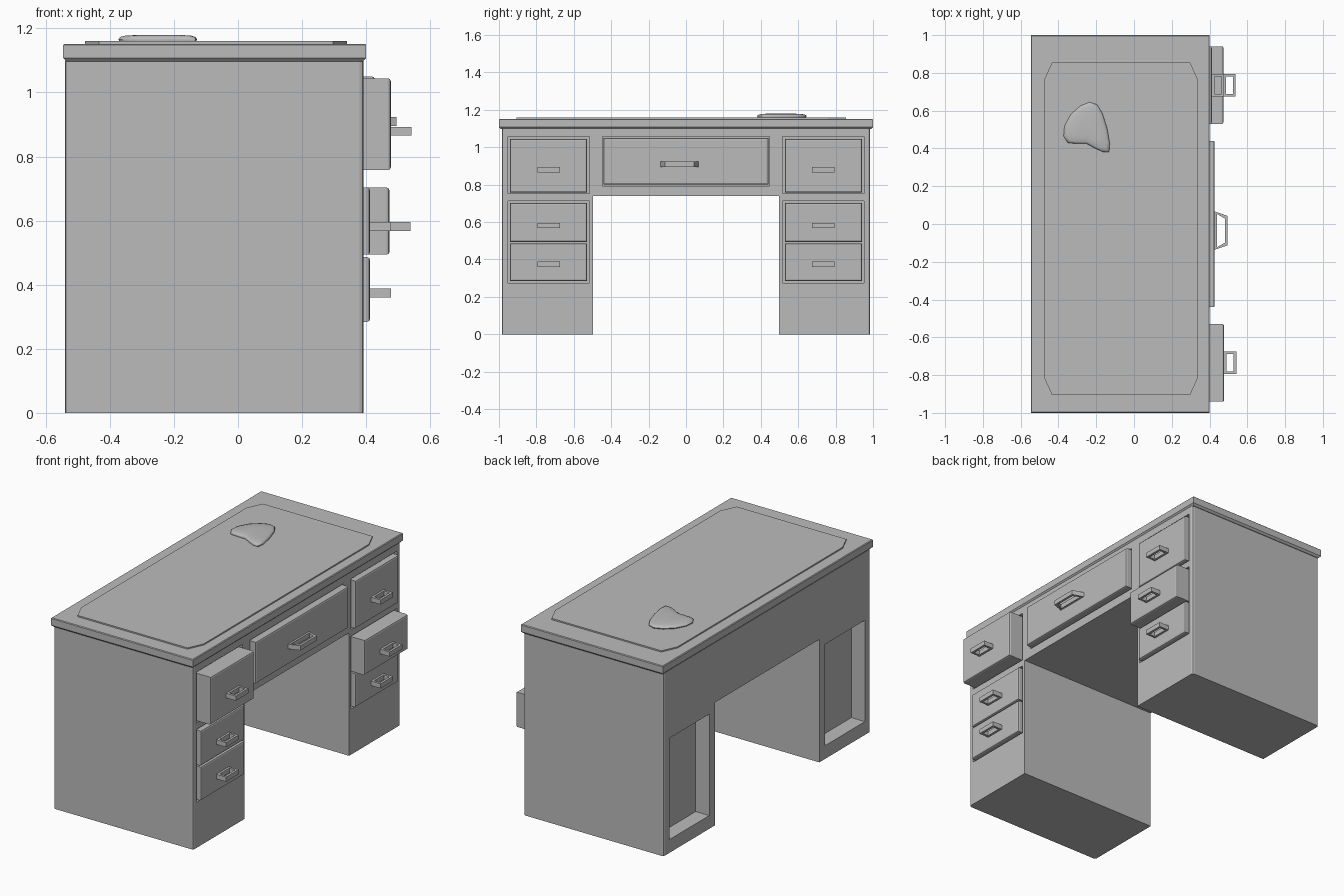
import bpy
import bmesh
from mathutils import Vector

cube = bpy.data.objects.get("Cube")
if cube:
    bpy.data.objects.remove(cube, do_unlink=True)

grey = bpy.data.materials.new("plain_grey")
grey.use_nodes = True
colour = (0.5, 0.5, 0.5, 1)
grey.diffuse_color = colour
grey.node_tree.nodes["Principled BSDF"].inputs["Base Color"].default_value = colour


def finish(bm, name):
    bmesh.ops.recalc_face_normals(bm, faces=bm.faces)
    mesh = bpy.data.meshes.new(name)
    bm.to_mesh(mesh)
    bm.free()
    mesh.materials.append(grey)
    obj = bpy.data.objects.new(name, mesh)
    bpy.context.collection.objects.link(obj)
    return obj


def add_box(bm, lo, hi):
    lo, hi = Vector(lo), Vector(hi)
    verts = bmesh.ops.create_cube(bm, size=1)["verts"]
    for v in verts:
        v.co = (lo + hi) / 2 + v.co * (hi - lo)
    return verts


def bevel_edges(bm, rule, width, segments=1):
    edges = [e for e in bm.edges if rule(e.verts[0].co, e.verts[1].co)]
    bmesh.ops.bevel(bm, geom=edges, offset=width, segments=segments,
                    profile=0.5, affect='EDGES')


def extrude_loop(bm, points, offset):
    face = bm.faces.new([bm.verts.new(p) for p in points])
    new = bmesh.ops.extrude_face_region(bm, geom=[face])["geom"]
    bmesh.ops.translate(bm, vec=offset,
                        verts=[v for v in new if isinstance(v, bmesh.types.BMVert)])


# Carcass: a knee-hole outline run from back to front
BACK, FRONT, SIDE = -0.54, 0.392, 0.985
KNEE_Y, KNEE_Z, BODY_TOP = 0.497, 0.74, 1.1
half = [(KNEE_Y, KNEE_Z), (KNEE_Y, 0), (SIDE, 0), (SIDE, BODY_TOP)]
outline = half + [(-y, z) for y, z in reversed(half)]
bm = bmesh.new()
extrude_loop(bm, [(BACK, y, z) for y, z in outline], (FRONT - BACK, 0, 0))
bevel_edges(bm, lambda a, b: abs(a.z - b.z) > 0.5 and abs(a.y) > 0.9
            and abs(b.y) > 0.9, 0.013, 2)
body = finish(bm, "desk_body")

# Drawer openings in front, panel recesses behind
DRAWER_Y, DRAWER_HALF, INNER = 0.735, 0.206, 0.35
bm = bmesh.new()
for side in (-1, 1):
    y = side * DRAWER_Y
    for z0, z1 in ((0.275, 0.713), (0.752, 1.058)):
        add_box(bm, (INNER, y - 0.218, z0), (0.5, y + 0.218, z1))
    add_box(bm, (-0.7, side * 0.74 - 0.19, 0.08), (-0.45, side * 0.74 + 0.19, 0.69))
add_box(bm, (INNER, -0.446, 0.793), (0.5, 0.446, 1.056))
cutter = finish(bm, "recess_cutter")
cutter.hide_render = True

mod = body.modifiers.new("recesses", 'BOOLEAN')
mod.operation = 'DIFFERENCE'
mod.solver = 'EXACT'
mod.object = cutter
bpy.context.view_layer.objects.active = body
bpy.ops.object.modifier_apply(modifier=mod.name)
bpy.data.objects.remove(cutter, do_unlink=True)

# Worktop with a chamfered lower edge
bm = bmesh.new()
add_box(bm, (-0.546, -1, 1.097), (0.4, 1, 1.152))
bevel_edges(bm, lambda a, b: max(a.z, b.z) < 1.1, 0.011)
bevel_edges(bm, lambda a, b: min(a.z, b.z) > 1.15, 0.004)
finish(bm, "worktop")

# Desk mat with clipped corners
x0, x1, y0, y1, cx, cy = -0.477, 0.34, -0.905, 0.855, 0.043, 0.095
mat_points = [(x0 + cx, y0), (x1 - cx, y0), (x1, y0 + cy), (x1, y1 - cy),
              (x1 - cx, y1), (x0 + cx, y1), (x0, y1 - cy), (x0, y0 + cy)]
bm = bmesh.new()
extrude_loop(bm, [(x, y, 1.145) for x, y in mat_points], (0, 0, 0.015))
finish(bm, "desk_mat")


# Drawers and their ring-shaped pulls
def drawer(name, y, half_width, z0, z1, x):
    bm = bmesh.new()
    add_box(bm, (INNER, y - half_width, z0), (x, y + half_width, z1))
    bevel_edges(bm, lambda a, b: min(a.x, b.x) > x - 0.001, 0.009, 2)
    obj = finish(bm, name)
    obj.select_set(True)


def pull(name, x, y, z, base, tip, reach, wall, height):
    bm = bmesh.new()
    outer = [(0, -base), (reach, -tip), (reach, tip), (0, base)]
    inner = [(wall, wall - base), (reach - wall, wall - tip),
             (reach - wall, tip - wall), (wall, base - wall)]
    rings = [[bm.verts.new((x + px, y + py, z + dz)) for px, py in loop]
             for dz in (-height / 2, height / 2) for loop in (outer, inner)]
    low_out, low_in, high_out, high_in = rings
    for a, b in ((low_out, low_in), (high_out, high_in),
                 (low_out, high_out), (low_in, high_in)):
        for i in range(4):
            j = (i + 1) % 4
            bm.faces.new((a[i], a[j], b[j], b[i]))
    finish(bm, name)


ROWS = (("top", 0.758, 1.044, 0.879), ("middle", 0.494, 0.703, 0.582),
        ("bottom", 0.284, 0.486, 0.374))
PULLED_OUT = {("right", "top"): 0.477, ("left", "middle"): 0.473}
for side, sign in (("right", -1), ("left", 1)):
    for row, z0, z1, pull_z in ROWS:
        x = PULLED_OUT.get((side, row), 0.412)
        y = sign * DRAWER_Y
        drawer(f"{side}_{row}_drawer", y, DRAWER_HALF, z0, z1, x)
        pull(f"{side}_{row}_pull", x - 0.001, y, pull_z, 0.06, 0.06, 0.066, 0.014, 0.028)

drawer("centre_drawer", 0, 0.44, 0.8, 1.05, 0.427)
pull("centre_pull", 0.425, -0.035, 0.909, 0.102, 0.078, 0.07, 0.014, 0.028)

# Rounded pebble-shaped pad resting on the mat
pad_outline = [(-0.235, 0.645), (-0.285, 0.625), (-0.335, 0.58), (-0.368, 0.52),
               (-0.373, 0.465), (-0.35, 0.43), (-0.3, 0.425), (-0.25, 0.425),
               (-0.205, 0.4), (-0.165, 0.382), (-0.132, 0.38), (-0.128, 0.425),
               (-0.142, 0.505), (-0.167, 0.585), (-0.195, 0.632)]
centre = Vector((-0.24, 0.5))
bm = bmesh.new()
previous = None
for scale, z in ((0.97, 1.158), (1, 1.166), (0.96, 1.173), (0.85, 1.177), (0.5, 1.18)):
    ring = []
    for p in pad_outline:
        q = centre + (Vector(p) - centre) * scale
        ring.append(bm.verts.new((q.x, q.y, z)))
    if previous:
        for i in range(len(ring)):
            j = (i + 1) % len(ring)
            bm.faces.new((previous[i], previous[j], ring[j], ring[i]))
    else:
        bm.faces.new(ring)
    previous = ring
bm.faces.new(previous)
pad = finish(bm, "pebble_pad")
bpy.ops.object.select_all(action='DESELECT')
pad.select_set(True)
bpy.context.view_layer.objects.active = pad
bpy.ops.object.shade_smooth_by_angle(angle=1.0)
